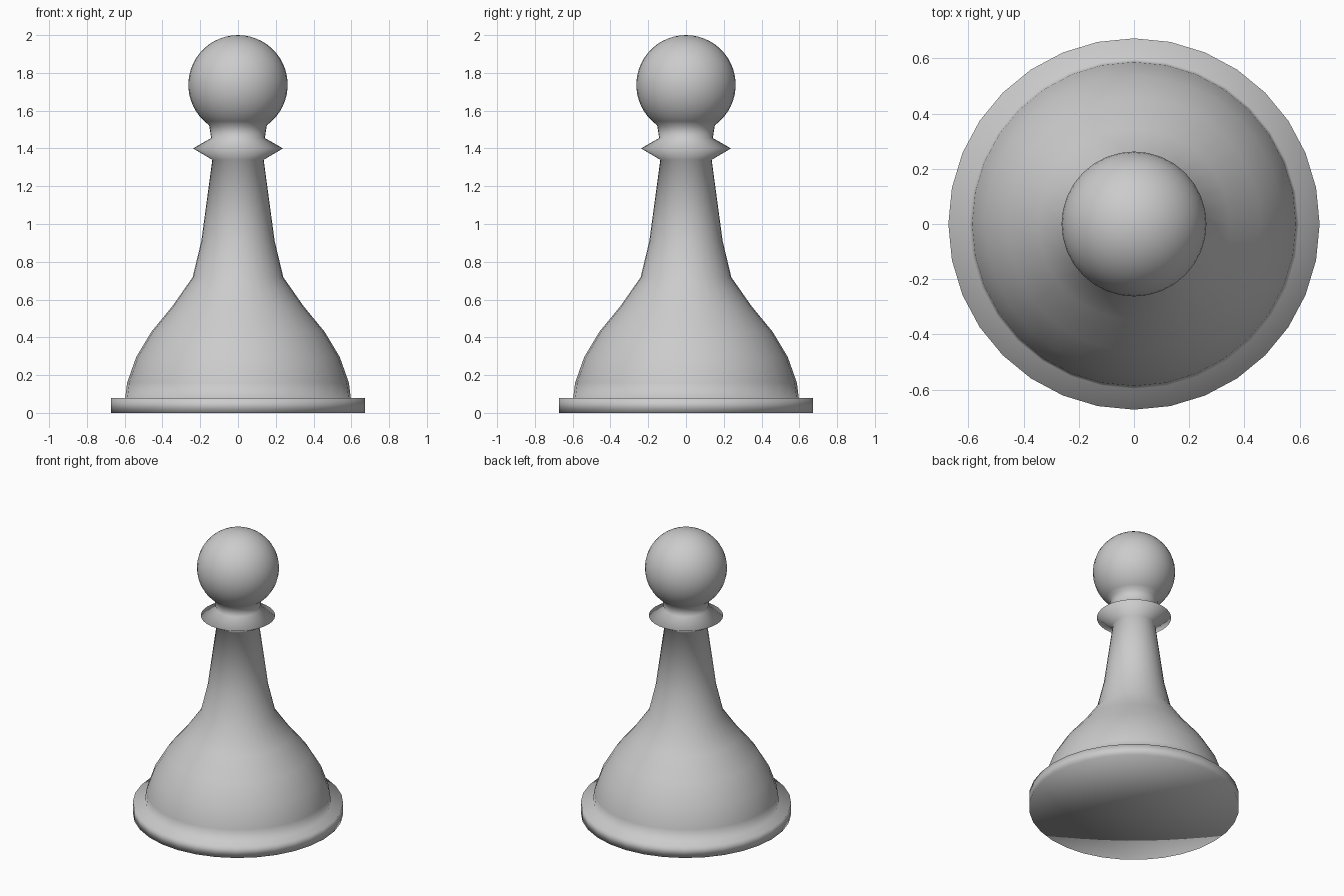
import bpy, bmesh, math

if "Cube" in bpy.data.objects:
    bpy.data.objects.remove(bpy.data.objects["Cube"])

SIDES = 32


def lathe(name, profile):
    """Revolve (radius, z) points about z; zero radius makes a pole."""
    bm = bmesh.new()
    rings = []
    for r, z in profile:
        if r < 1e-6:
            rings.append([bm.verts.new((0, 0, z))] * SIDES)
        else:
            rings.append([bm.verts.new((r * math.cos(2 * math.pi * i / SIDES),
                                        r * math.sin(2 * math.pi * i / SIDES), z))
                          for i in range(SIDES)])
    for low, high in zip(rings, rings[1:]):
        for i in range(SIDES):
            j = (i + 1) % SIDES
            quad = [low[i], low[j], high[j], high[i]]
            bm.faces.new(list(dict.fromkeys(quad)))
    bmesh.ops.recalc_face_normals(bm, faces=bm.faces)
    for f in bm.faces:
        f.smooth = True
    mesh = bpy.data.meshes.new(name)
    bm.to_mesh(mesh)
    bm.free()
    obj = bpy.data.objects.new(name, mesh)
    bpy.context.collection.objects.link(obj)
    return obj


# Flat foot plate
foot = [(0, 0), (0.673, 0), (0.673, 0.08)]
# Bell-shaped base and tapering stem
stem = [(0.597, 0.08), (0.587, 0.16), (0.539, 0.295), (0.458, 0.43),
        (0.347, 0.565), (0.24, 0.718), (0.194, 0.91), (0.136, 1.34)]
# Pointed collar and short neck
collar = [(0.238, 1.40), (0.142, 1.455)]
# Ball head, starting where it meets the neck
R, CZ = 0.263, 1.737
start = math.radians(-54.5)
STEPS = 20
head = []
for k in range(STEPS):
    a = start + (math.pi / 2 - start) * k / STEPS
    head.append((R * math.cos(a), CZ + R * math.sin(a)))
head.append((0, CZ + R))

# One continuous turned piece
lathe("turned_pawn", foot + stem + collar + head)
